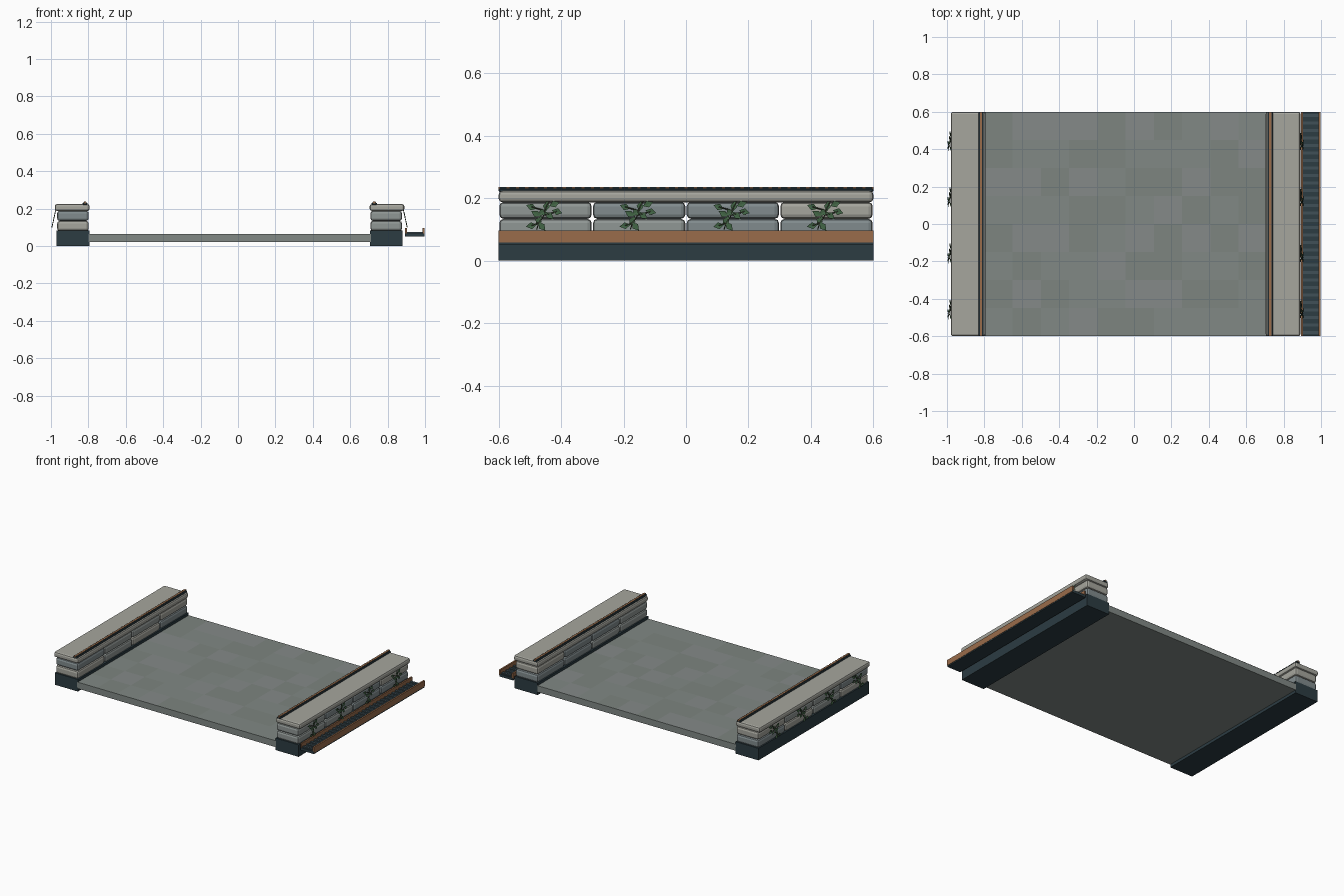
import bpy, bmesh, math, random
from mathutils import Vector

if "Cube" in bpy.data.objects:
    bpy.data.objects.remove(bpy.data.objects["Cube"])

random.seed(4)


def mat(name, rgb):
    m = bpy.data.materials.new(name)
    m.diffuse_color = (*rgb, 1)
    m.use_nodes = True
    m.node_tree.nodes["Principled BSDF"].inputs["Base Color"].default_value = m.diffuse_color
    return m


DARK = mat("dark_slate", (0.025, 0.045, 0.055))
RIDGE = mat("slate_ridge", (0.05, 0.08, 0.095))
COPPER = mat("copper", (0.32, 0.15, 0.07))
LEAF = mat("leaf_green", (0.05, 0.12, 0.055))
STEM = mat("stem_brown", (0.04, 0.05, 0.03))
PALE = mat("pale_stone", (0.38, 0.38, 0.34))
STONES = [PALE, mat("grey_stone", (0.28, 0.31, 0.30)), mat("blue_stone", (0.22, 0.26, 0.27))]
PAVING = [mat("paving_a", (0.22, 0.25, 0.235)), mat("paving_b", (0.205, 0.235, 0.215)),
          mat("paving_c", (0.235, 0.255, 0.25))]


def finish(name, bm, *mats):
    me = bpy.data.meshes.new(name)
    bm.to_mesh(me)
    bm.free()
    ob = bpy.data.objects.new(name, me)
    bpy.context.collection.objects.link(ob)
    for m in mats:
        me.materials.append(m)
    return ob


def add_box(bm, x, y, z):
    """Append a box given (min, max) ranges."""
    x = sorted(x)
    vs = bmesh.ops.create_cube(bm, size=1)["verts"]
    for v in vs:
        v.co = [r[0] + (c + 0.5) * (r[1] - r[0]) for c, r in zip(v.co, (x, y, z))]


def box(name, x, y, z, m, bevel=0.0, segments=2):
    bm = bmesh.new()
    add_box(bm, x, y, z)
    ob = finish(name, bm, m)
    if bevel:
        b = ob.modifiers.new("bevel", 'BEVEL')
        b.width, b.segments = bevel, segments
    return ob


LEN = (-0.6, 0.6)

# walkway slab with randomly tinted paving on top
box("deck_slab", (-0.80, 0.71), LEN, (0.02, 0.064), PAVING[0])
bm = bmesh.new()
NX, NY = 10, 8
bmesh.ops.create_grid(bm, x_segments=NX, y_segments=NY, size=1)
for v in bm.verts:
    v.co = (-0.045 + v.co.x * 0.755, v.co.y * 0.6, 0.065)
for f in bm.faces:
    f.material_index = random.randrange(3)
finish("deck_paving", bm, *PAVING)

# hanging ivy: (offset along wall, height, leaf angle in degrees)
LEAVES = [(-0.045, 0.172, 160), (0.003, 0.174, 80), (0.037, 0.157, -15), (-0.010, 0.155, 215),
          (0.028, 0.181, 20), (0.012, 0.145, -40), (-0.022, 0.128, 60), (-0.045, 0.112, 190),
          (-0.012, 0.110, -50), (-0.030, 0.150, 150)]
STEM_PATH = [(0.012, 0.19), (0.0, 0.165), (-0.008, 0.14), (-0.022, 0.12), (-0.028, 0.10)]


def ivy(name, cx, out, y0):
    def place(dy, z, lift=0.0):
        return Vector((cx + out * (0.09 + (0.2 - z) * 0.22 + lift), y0 + dy, z))

    bm = bmesh.new()
    for dy, z, ang in LEAVES:
        a = math.radians(ang)
        u, w = (math.cos(a), math.sin(a)), (-math.sin(a), math.cos(a))
        pts = [bm.verts.new(place(dy + u[0] * p + w[0] * q, z + u[1] * p + w[1] * q, l))
               for p, q, l in ((-0.017, 0, 0), (0, -0.011, 0.003), (0.018, 0, 0), (0, 0.011, 0.003))]
        bm.faces.new((pts[0], pts[1], pts[2]))
        bm.faces.new((pts[0], pts[2], pts[3]))
    finish(name + "_leaves", bm, LEAF)

    cu = bpy.data.curves.new(name + "_stem", 'CURVE')
    cu.dimensions = '3D'
    cu.bevel_depth, cu.bevel_resolution = 0.002, 0
    twigs = [((-0.045, 0.172), (0.0, 0.16)), ((0.037, 0.157), (-0.008, 0.145)),
             ((-0.045, 0.112), (-0.02, 0.122))]
    for path in [STEM_PATH] + twigs:
        sp = cu.splines.new('POLY')
        sp.points.add(len(path) - 1)
        for p, (dy, z) in zip(sp.points, path):
            p.co = (*place(dy, z), 1)
    ob = bpy.data.objects.new(name + "_stem", cu)
    cu.materials.append(STEM)
    bpy.context.collection.objects.link(ob)


def parapet(side, cx, out):
    def xr(a, b):
        return (cx + out * a, cx + out * b)

    box(side + "_plinth", xr(-0.0875, 0.0875), LEN, (0, 0.082), DARK)
    # two courses of pillowy stones
    for row, (z0, z1) in enumerate(((0.08, 0.134), (0.134, 0.188))):
        for i in range(4):
            y = -0.6 + 0.3 * i
            m = STONES[random.randrange(3)]
            box(f"{side}_stone_{row}_{i}", xr(-0.0845, 0.0845), (y + 0.002, y + 0.298),
                (z0, z1), m, 0.014)
    # coping and its inlaid rail
    box(side + "_coping", xr(-0.0885, 0.097), LEN, (0.187, 0.224), PALE, 0.012)
    box(side + "_rail", xr(-0.078, -0.050), LEN, (0.220, 0.231), DARK, 0.003, 1)
    box(side + "_rail_inlay", xr(-0.070, -0.058), LEN, (0.228, 0.2365), COPPER)
    bm = bmesh.new()
    for i in range(40):
        y = -0.585 + 0.03 * i
        for a in (-0.0735, -0.0575):
            add_box(bm, xr(a, a + 0.003), (y - 0.01, y + 0.01), (0.229, 0.236))
    finish(side + "_rail_teeth", bm, DARK)
    for i in range(4):
        ivy(f"{side}_ivy_{i}", cx, out, -0.45 + 0.3 * i)


parapet("left", -0.8825, -1)
parapet("right", 0.7925, 1)

# rain gutter along the right side, with copper lips and ridges across the floor
box("gutter_floor", (0.893, 0.996), LEN, (0.05, 0.068), DARK)
for name, x in (("inner", (0.893, 0.903)), ("outer", (0.987, 0.998))):
    box(f"gutter_{name}_lip", x, LEN, (0.058, 0.097), COPPER)
bm = bmesh.new()
for i in range(30):
    y = -0.58 + 0.04 * i
    add_box(bm, (0.903, 0.987), (y - 0.008, y + 0.008), (0.066, 0.075))
finish("gutter_ridges", bm, RIDGE)
